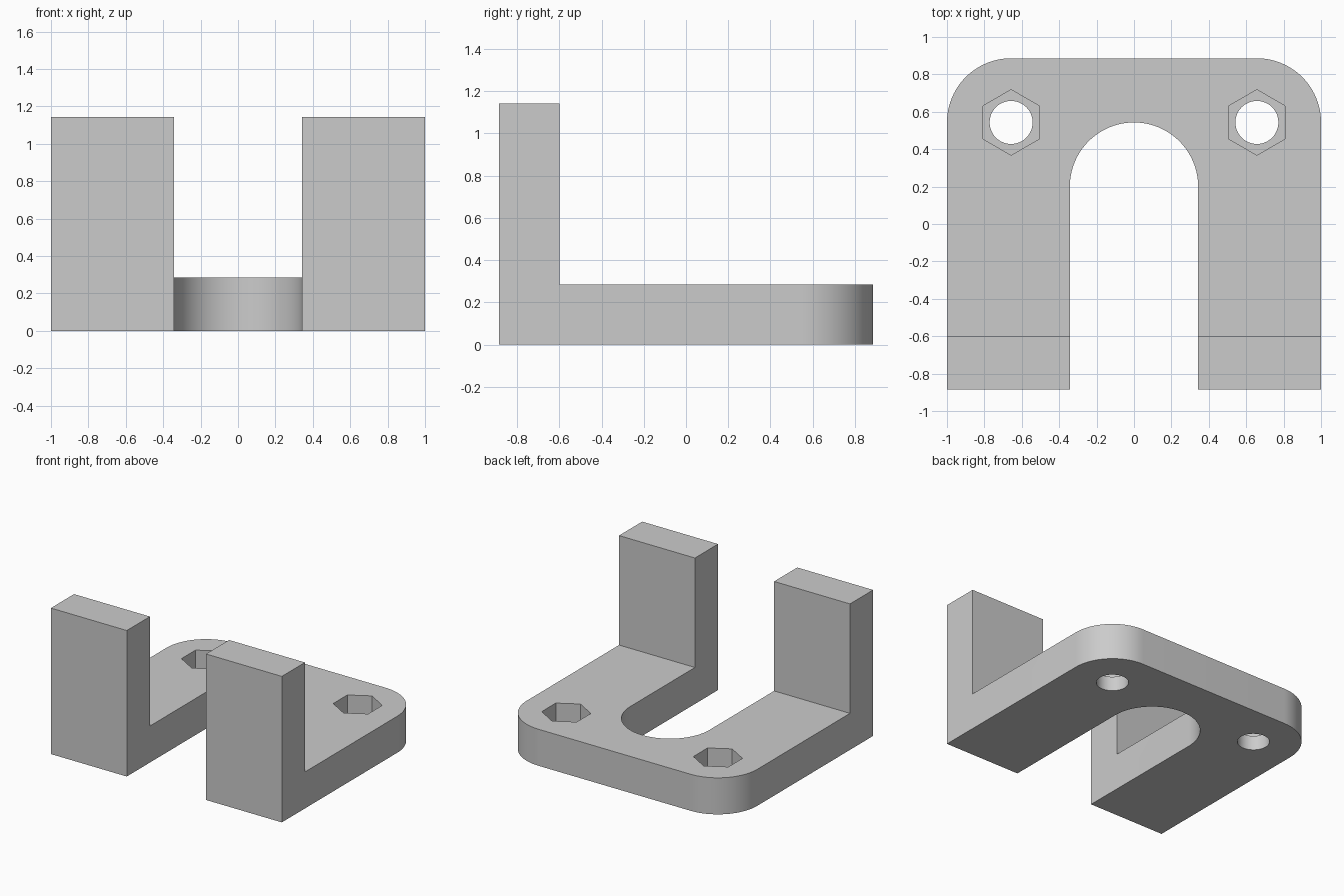
import bpy
import bmesh
from math import cos, sin, pi, radians

cube = bpy.data.objects.get("Cube")
if cube:
    bpy.data.objects.remove(cube, do_unlink=True)

# Main dimensions
HALF_W, HALF_D = 1.0, 0.886
PLATE_H, JAW_H, JAW_T = 0.286, 1.143, 0.286
RADIUS = 0.343                     # rear corners and slot share one radius
HOLE_X, HOLE_Y = HALF_W - RADIUS, HALF_D - RADIUS
SLOT_Y = HOLE_Y - RADIUS
POCKET_FLOOR = 0.114

grey = bpy.data.materials.new("light grey")
grey.use_nodes = True
colour = (0.6, 0.6, 0.6, 1.0)
grey.diffuse_color = colour
grey.node_tree.nodes["Principled BSDF"].inputs["Base Color"].default_value = colour


def arc(cx, cy, r, start, end, steps):
    angles = [radians(start + (end - start) * i / steps) for i in range(steps + 1)]
    return [(cx + r * cos(a), cy + r * sin(a)) for a in angles]


def prism(name, outline, z0, z1):
    """Extrude a flat outline from z0 to z1."""
    bm = bmesh.new()
    face = bm.faces.new([bm.verts.new((x, y, z0)) for x, y in outline])
    top = bmesh.ops.extrude_face_region(bm, geom=[face])["geom"]
    bmesh.ops.translate(bm, vec=(0, 0, z1 - z0),
                        verts=[v for v in top if isinstance(v, bmesh.types.BMVert)])
    bmesh.ops.recalc_face_normals(bm, faces=bm.faces)
    mesh = bpy.data.meshes.new(name)
    bm.to_mesh(mesh)
    bm.free()
    mesh.materials.append(grey)
    obj = bpy.data.objects.new(name, mesh)
    bpy.context.collection.objects.link(obj)
    return obj


def cut(target, cutter):
    """Subtract the cutter and remove it."""
    mod = target.modifiers.new("cut", 'BOOLEAN')
    mod.operation = 'DIFFERENCE'
    mod.solver = 'EXACT'
    mod.object = cutter
    bpy.context.view_layer.objects.active = target
    bpy.ops.object.modifier_apply(modifier=mod.name)
    bpy.data.objects.remove(cutter, do_unlink=True)


# U-shaped body with rounded rear corners and a round-ended slot
outline = [(RADIUS, -HALF_D), (HALF_W, -HALF_D)]
outline += arc(HOLE_X, HOLE_Y, RADIUS, 0, 90, 24)
outline += arc(-HOLE_X, HOLE_Y, RADIUS, 90, 180, 24)
outline += [(-HALF_W, -HALF_D), (-RADIUS, -HALF_D)]
outline += arc(0, SLOT_Y, RADIUS, 180, 0, 48)
body = prism("slotted_bracket", outline, 0, JAW_H)

# Clear the space behind the upright jaws, down to the base plate
front = JAW_T - HALF_D
cut(body, prism("jaw_clearance", [(-2, front), (2, front), (2, 2), (-2, 2)], PLATE_H, 2))

# Bolt holes with hexagonal nut pockets
for side in (-1, 1):
    x = side * HOLE_X
    cut(body, prism("nut_pocket", arc(x, HOLE_Y, 0.175, 30, 330, 5), POCKET_FLOOR, 1))
    cut(body, prism("bolt_hole", arc(x, HOLE_Y, 0.115, 0, 352.5, 47), -1, 1))

# Smooth the curved walls, keep edges sharp
bpy.ops.object.select_all(action='DESELECT')
body.select_set(True)
bpy.context.view_layer.objects.active = body
bpy.ops.object.shade_smooth_by_angle(angle=pi / 6)
